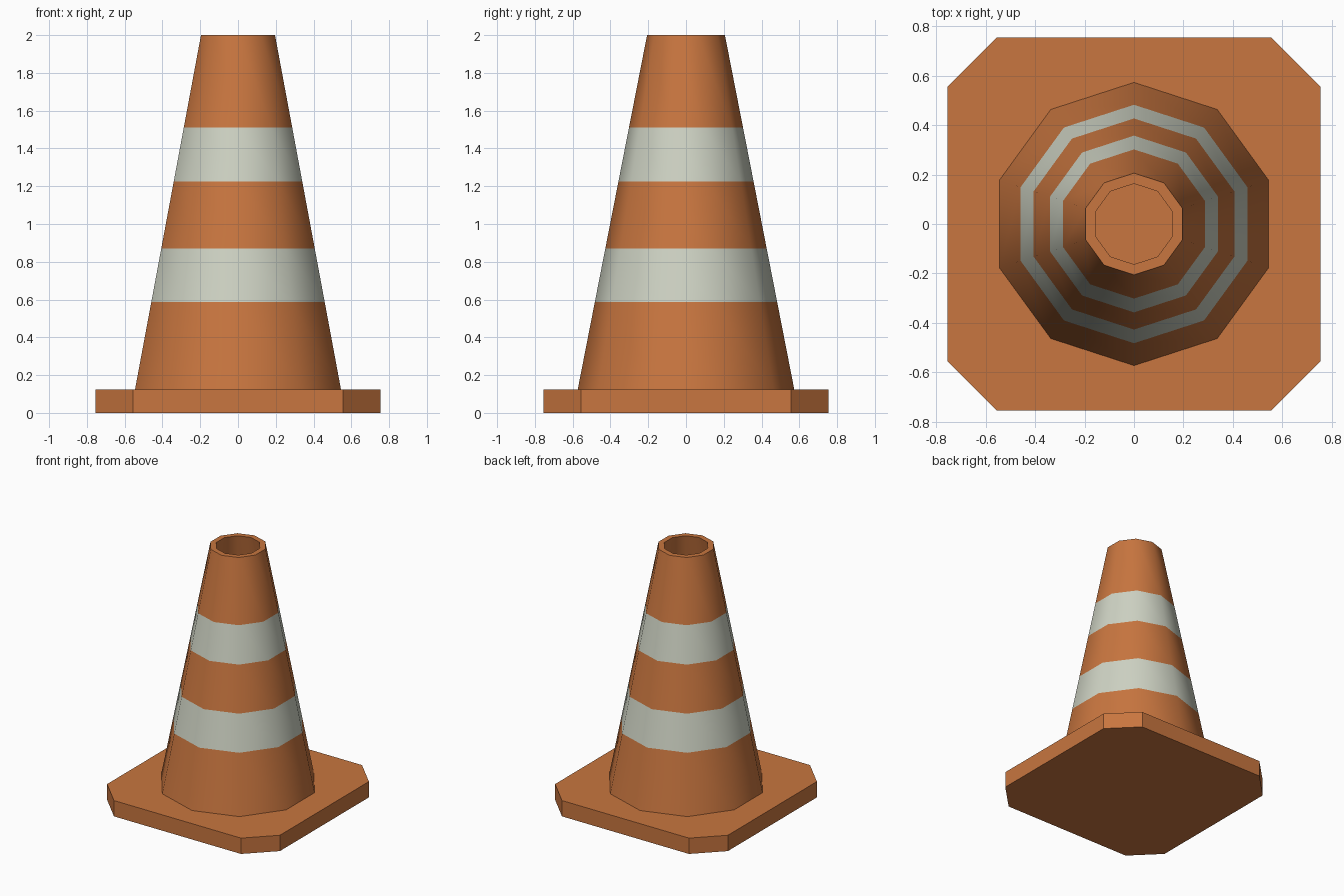
import bpy, bmesh
from math import sin, cos, pi

if "Cube" in bpy.data.objects:
    bpy.data.objects.remove(bpy.data.objects["Cube"])

SIDES, BASE_Z, TOP_Z = 10, 0.125, 2.0
R_BOTTOM, R_TOP, WALL = 0.573, 0.206, 0.043


def material(name, rgb):
    mat = bpy.data.materials.new(name)
    mat.diffuse_color = (*rgb, 1)
    mat.use_nodes = True
    mat.node_tree.nodes["Principled BSDF"].inputs["Base Color"].default_value = mat.diffuse_color
    return mat


orange = material("orange_plastic", (0.58, 0.18, 0.05))
white = material("reflective_white", (0.62, 0.65, 0.55))


def finish(bm, name, mats):
    bmesh.ops.recalc_face_normals(bm, faces=bm.faces[:])
    mesh = bpy.data.meshes.new(name)
    bm.to_mesh(mesh)
    bm.free()
    for m in mats:
        mesh.materials.append(m)
    obj = bpy.data.objects.new(name, mesh)
    bpy.context.collection.objects.link(obj)
    return obj


def radius(z):
    return R_BOTTOM + (R_TOP - R_BOTTOM) * (z - BASE_Z) / (TOP_Z - BASE_Z)


# Base plate: square with cut corners
bm = bmesh.new()
H, C = 0.755, 0.555
outline = [(C, -H), (H, -C), (H, C), (C, H), (-C, H), (-H, C), (-H, -C), (-C, -H)]
plate = bm.faces.new([bm.verts.new((x, y, 0)) for x, y in outline])
ext = bmesh.ops.extrude_face_region(bm, geom=[plate], use_keep_orig=True)
bmesh.ops.translate(bm, vec=(0, 0, BASE_Z),
                    verts=[g for g in ext["geom"] if isinstance(g, bmesh.types.BMVert)])
finish(bm, "base_plate", [orange])

# Hollow ten-sided cone: outer wall with two stripes, rim, then inner wall
bm = bmesh.new()
levels = [BASE_Z, 0.587, 0.87, 1.225, 1.51, TOP_Z]
profile = [(radius(z), z) for z in levels]
profile += [(R_TOP - WALL, TOP_Z), (R_BOTTOM - WALL, BASE_Z)]
rings = []
for r, z in profile:
    rings.append([bm.verts.new((r * sin(2 * pi * i / SIDES), r * cos(2 * pi * i / SIDES), z))
                  for i in range(SIDES)])
for k in range(len(rings)):
    a, b = rings[k], rings[(k + 1) % len(rings)]
    for i in range(SIDES):
        j = (i + 1) % SIDES
        face = bm.faces.new((a[i], a[j], b[j], b[i]))
        face.material_index = 1 if k in (1, 3) else 0
cone = finish(bm, "striped_cone", [orange, white])

# Smooth around the cone, sharp at the rim
bpy.context.view_layer.objects.active = cone
cone.select_set(True)
bpy.ops.object.shade_smooth_by_angle(angle=0.7)
